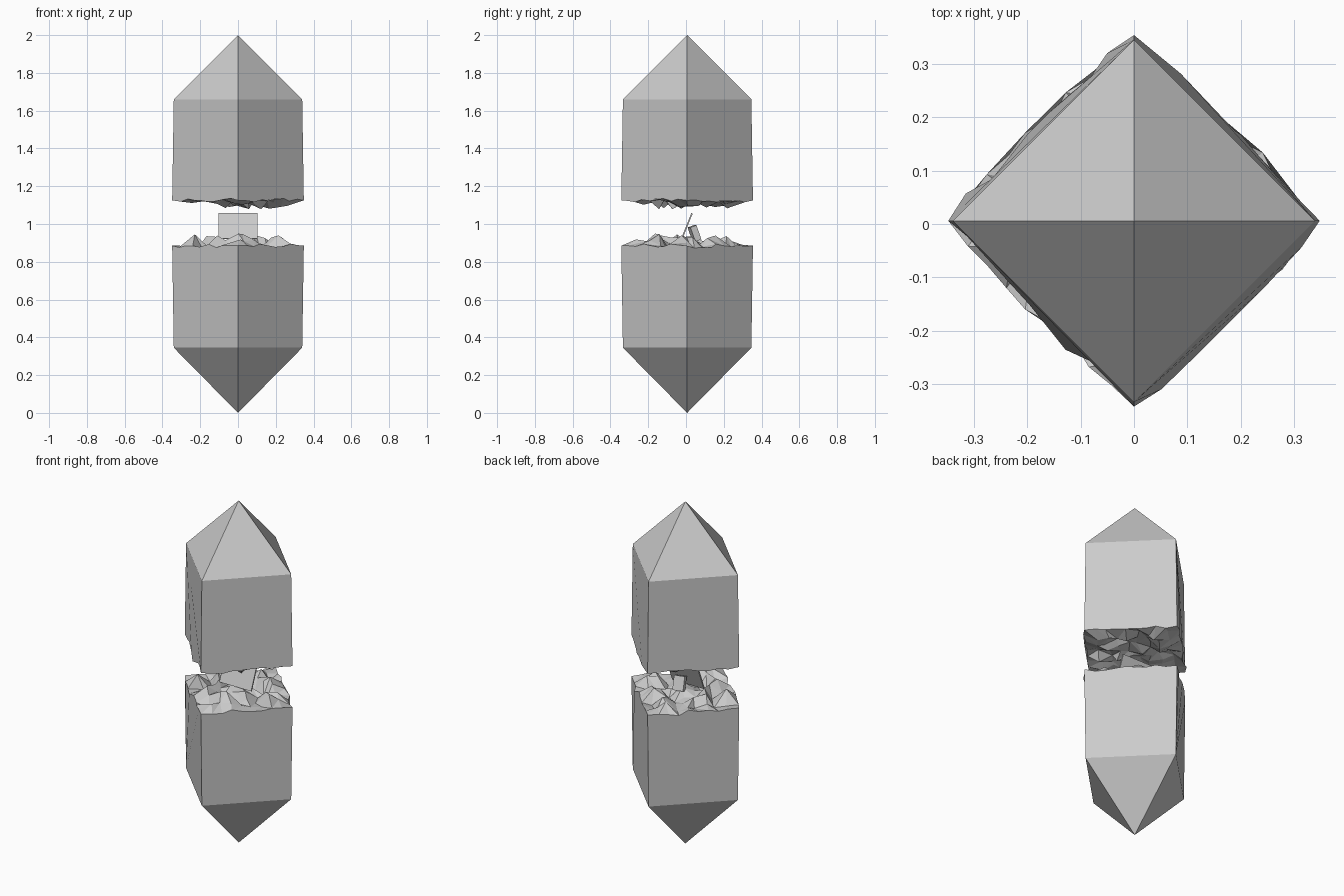
import bpy, bmesh, math, random
from mathutils import Vector, Matrix

if "Cube" in bpy.data.objects:
    bpy.data.objects.remove(bpy.data.objects["Cube"])

R = 0.34      # half diagonal of the square section
CY = 0.006    # slight depth offset of the crystal
N = 9         # cells across each fracture surface


def make_object(name, bm):
    bmesh.ops.recalc_face_normals(bm, faces=bm.faces)
    me = bpy.data.meshes.new(name)
    bm.to_mesh(me)
    bm.free()
    ob = bpy.data.objects.new(name, me)
    bpy.context.collection.objects.link(ob)
    return ob


def crystal_half(name, apex_z, shoulder_z, rim_z, rim_rough, low, high, seed):
    """Pointed square prism whose open end is a rough fracture surface."""
    rng = random.Random(seed)
    bm = bmesh.new()
    apex = bm.verts.new((0, CY, apex_z))
    grid = {}
    for i in range(N + 1):
        for j in range(N + 1):
            u, v = 2 * i / N - 1, 2 * j / N - 1
            edge_u, edge_v = i in (0, N), j in (0, N)
            if edge_u or edge_v:
                z = rim_z + rng.uniform(-rim_rough, rim_rough)
                if edge_u and edge_v:
                    u, v, z = u * 1.025, v * 1.025, rim_z
                elif edge_u:
                    u *= 1 + rng.uniform(0, 0.09)
                else:
                    v *= 1 + rng.uniform(0, 0.09)
            else:
                u += rng.uniform(-0.07, 0.07)
                v += rng.uniform(-0.07, 0.07)
                z = rim_z + low + (high - low) * rng.random() ** 1.7
            grid[i, j] = bm.verts.new(((u - v) * R / 2, (u + v) * R / 2 + CY, z))
    # fracture facets
    for i in range(N):
        for j in range(N):
            a, b, c, d = grid[i, j], grid[i + 1, j], grid[i + 1, j + 1], grid[i, j + 1]
            if rng.random() < 0.5:
                bm.faces.new((a, b, c)); bm.faces.new((a, c, d))
            else:
                bm.faces.new((a, b, d)); bm.faces.new((b, c, d))
    # four flat sides and four tip faces
    corner = [bm.verts.new((x * R, y * R + CY, shoulder_z))
              for x, y in ((0, -1), (1, 0), (0, 1), (-1, 0))]
    rims = [[grid[k, 0] for k in range(N + 1)],
            [grid[N, k] for k in range(N + 1)],
            [grid[N - k, N] for k in range(N + 1)],
            [grid[0, N - k] for k in range(N + 1)]]
    for k, rim in enumerate(rims):
        a, b = corner[k], corner[(k + 1) % 4]
        bm.faces.new(rim + [b, a])
        bm.faces.new((a, b, apex))
    return make_object(name, bm)


crystal_half("lower_crystal", 0.0, 0.345, 0.885, 0.012, -0.02, 0.065, 3)
crystal_half("upper_crystal", 2.0, 1.66, 1.125, 0.012, 0.01, -0.05, 8)


def shard(name, size, loc, tilt, spin=0):
    bm = bmesh.new()
    bmesh.ops.create_cube(bm, size=1)
    bmesh.ops.scale(bm, vec=Vector(size), verts=bm.verts)
    ob = make_object(name, bm)
    ob.location = loc
    ob.rotation_euler = (math.radians(tilt), 0, math.radians(spin))


# thin leaning plate and small fragment caught in the gap
shard("leaning_plate", (0.205, 0.008, 0.145), (0, 0.005, 0.99), -22)
shard("small_fragment", (0.06, 0.035, 0.08), (0.01, 0.045, 0.95), 20, 15)
